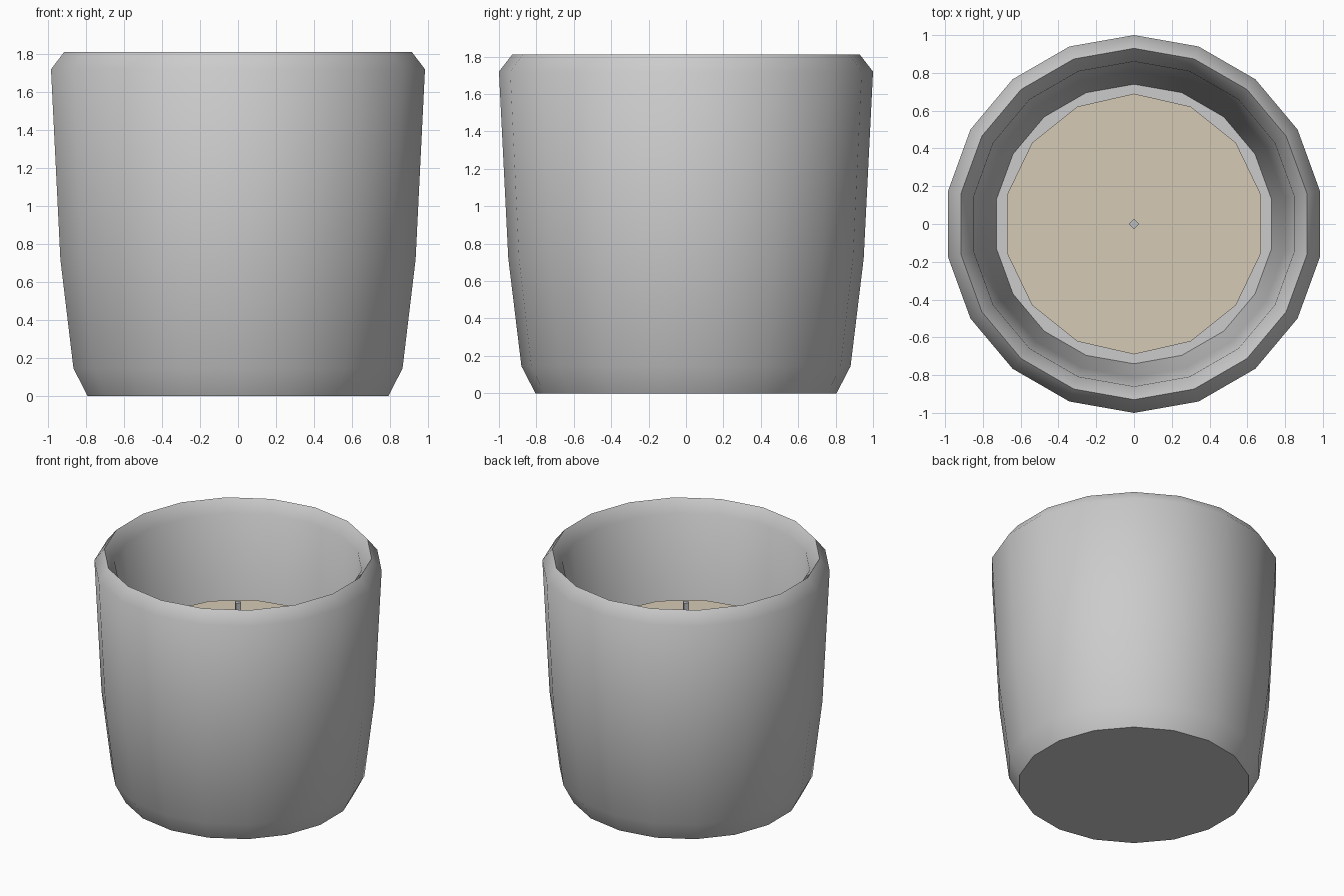
import bpy, bmesh, math

if "Cube" in bpy.data.objects:
    bpy.data.objects.remove(bpy.data.objects["Cube"])


def material(name, rgb):
    m = bpy.data.materials.new(name)
    m.diffuse_color = (*rgb, 1)
    m.use_nodes = True
    m.node_tree.nodes["Principled BSDF"].inputs["Base Color"].default_value = m.diffuse_color
    return m


def lathe(name, profile, sides, mat, smooth=None):
    """Revolve (radius, z) points round z, first vertex on +y, and cap both ends."""
    bm = bmesh.new()
    rings = []
    for r, z in profile:
        ring = []
        for i in range(sides):
            a = math.pi / 2 + 2 * math.pi * i / sides
            ring.append(bm.verts.new((r * math.cos(a), r * math.sin(a), z)))
        rings.append(ring)
    for low, high in zip(rings, rings[1:]):
        for i in range(sides):
            j = (i + 1) % sides
            bm.faces.new((low[i], low[j], high[j], high[i]))
    bm.faces.new(rings[0][::-1])
    bm.faces.new(rings[-1])
    mesh = bpy.data.meshes.new(name)
    bm.to_mesh(mesh)
    bm.free()
    mesh.materials.append(mat)
    obj = bpy.data.objects.new(name, mesh)
    bpy.context.collection.objects.link(obj)
    if smooth:
        bpy.ops.object.select_all(action='DESELECT')
        obj.select_set(True)
        bpy.context.view_layer.objects.active = obj
        bpy.ops.object.shade_smooth_by_angle(angle=math.radians(smooth))
    return obj


grey = material("jar_grey", (0.6, 0.6, 0.6))
cream = material("wax_cream", (0.67, 0.59, 0.46))
dark = material("wick_grey", (0.5, 0.52, 0.53))

# Jar: outer wall up, chamfered rim, inner wall down to the floor
outer = [(0.805, 0), (0.88, 0.145), (0.95, 0.72), (1.0, 1.72), (0.93, 1.81)]
inner = [(0.86, 1.72), (0.81, 0.72), (0.74, 0.145)]
lathe("jar", outer + inner, 18, grey, smooth=50)

# Wax filling and wick
lathe("wax", [(0.69, 0.145), (0.69, 1.14)], 14, cream, smooth=50)
lathe("wick", [(0.027, 1.1), (0.027, 1.44)], 4, dark)
